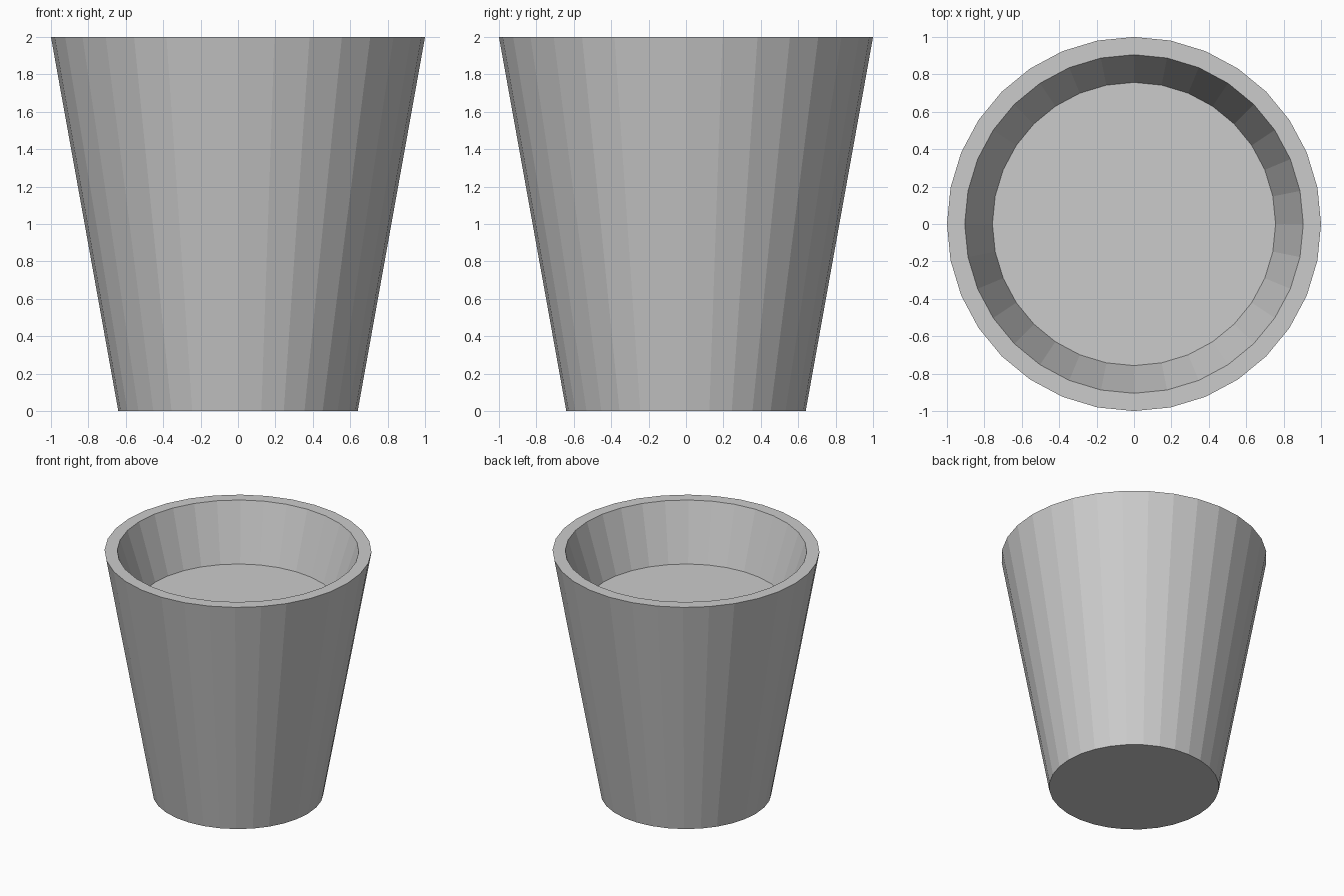
import bpy, bmesh
from math import cos, sin, tau

if "Cube" in bpy.data.objects:
    bpy.data.objects.remove(bpy.data.objects["Cube"])

SIDES = 32
# Profile (radius, height): base, outer rim, inner rim, recessed floor
PROFILE = [(0.64, 0.0), (1.0, 2.0), (0.905, 2.0), (0.757, 1.54)]

bm = bmesh.new()
rings = [[bm.verts.new((r * cos(tau * i / SIDES), r * sin(tau * i / SIDES), z))
          for i in range(SIDES)] for r, z in PROFILE]

# Outer wall, rim and inner wall
for low, high in zip(rings, rings[1:]):
    for i in range(SIDES):
        j = (i + 1) % SIDES
        bm.faces.new((low[i], low[j], high[j], high[i]))

# Underside and recessed floor
bm.faces.new(rings[0][::-1])
bm.faces.new(rings[-1])

mesh = bpy.data.meshes.new("tapered_pot")
bm.to_mesh(mesh)
bm.free()
bpy.context.collection.objects.link(bpy.data.objects.new("tapered_pot", mesh))
